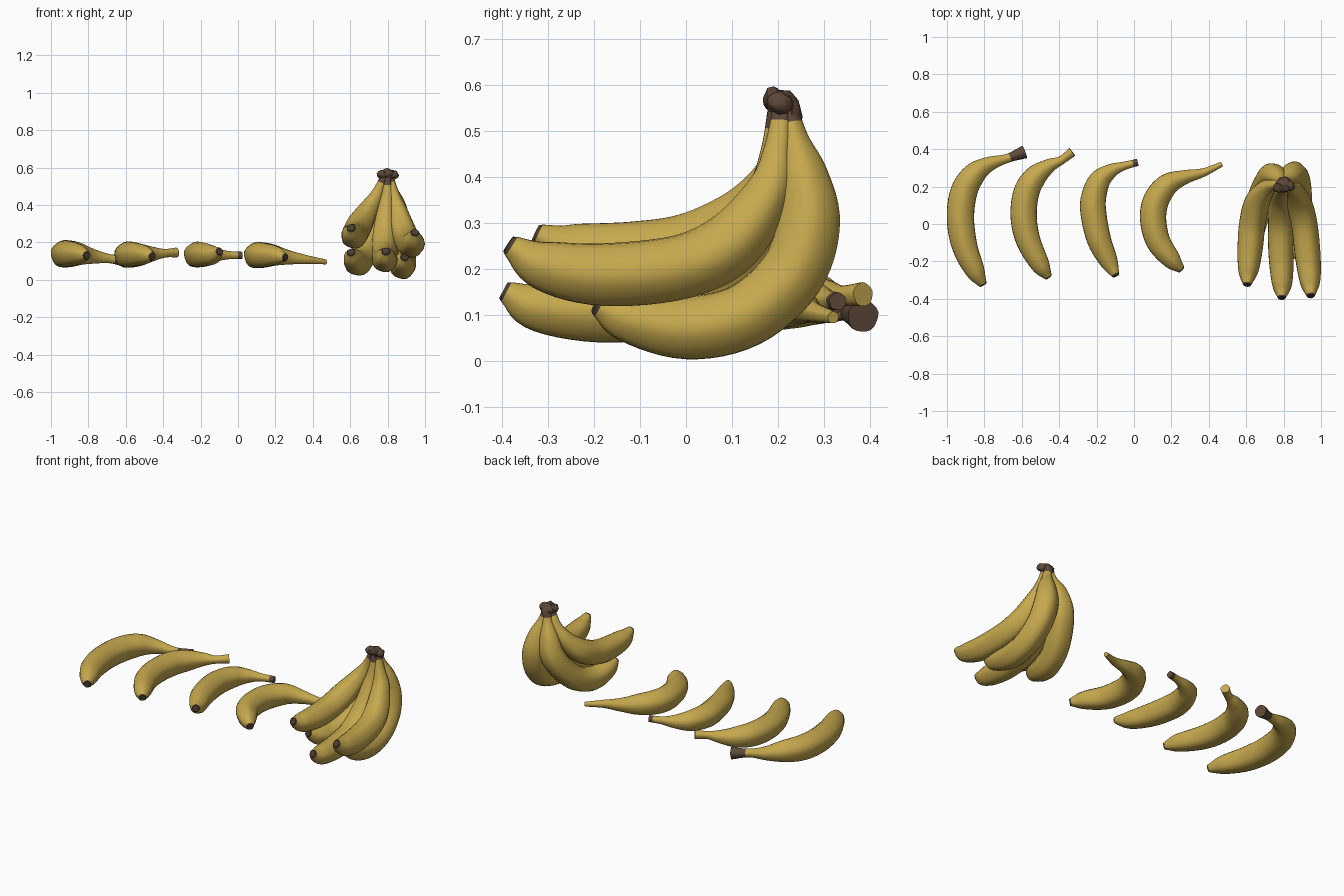
import bpy, bmesh, math, random
from mathutils import Vector, Matrix

random.seed(4)
if "Cube" in bpy.data.objects:
    bpy.data.objects.remove(bpy.data.objects["Cube"], do_unlink=True)


def material(name, color):
    mat = bpy.data.materials.new(name)
    mat.use_nodes = True
    mat.diffuse_color = (*color, 1)
    mat.node_tree.nodes["Principled BSDF"].inputs["Base Color"].default_value = (*color, 1)
    return mat


peel = material("yellow peel", (0.56, 0.39, 0.075))
stem = material("stem brown", (0.11, 0.065, 0.04))
dark = material("tip dark brown", (0.07, 0.045, 0.028))
SIDES, STEPS = 20, 6


def finish(bm, name, mats):
    bmesh.ops.recalc_face_normals(bm, faces=bm.faces[:])
    mesh = bpy.data.meshes.new(name)
    bm.to_mesh(mesh)
    bm.free()
    for mat in mats:
        mesh.materials.append(mat)
    obj = bpy.data.objects.new(name, mesh)
    bpy.context.collection.objects.link(obj)
    bpy.ops.object.select_all(action='DESELECT')
    obj.select_set(True)
    bpy.context.view_layer.objects.active = obj
    bpy.ops.object.shade_smooth_by_angle(angle=math.radians(45))


def spline(points):
    """Smooth curve through the points, radius carried as fourth value."""
    ends = [2 * points[0] - points[1]] + points + [2 * points[-1] - points[-2]]
    result = []
    for a, b, c, d in zip(ends, ends[1:], ends[2:], ends[3:]):
        for i in range(STEPS):
            t = i / STEPS
            result.append(0.5 * (2 * b + (c - a) * t + (2 * a - 5 * b + 4 * c - d) * t * t
                                 + (3 * b - a - 3 * c + d) * t ** 3))
    return result + [points[-1]]


def banana(name, path, radii, brown_rings):
    """Sweep a softly five-sided section along a path given in hundredths."""
    rows = spline([Vector((*p, r)) / 100 for p, r in zip(path, radii)])
    # Small blunt nub beyond the blossom end
    nub = rows[0] + (rows[0] - rows[1]).normalized() * 0.008
    nub.w = rows[0].w * 0.8
    rows.insert(0, nub)
    bm = bmesh.new()
    rings = []
    side = Vector((0, 0, 1)) if abs(path[0][2] - path[-1][2]) < 10 else Vector((1, 0, 0))
    for i, row in enumerate(rows):
        ahead, behind = rows[min(i + 1, len(rows) - 1)], rows[max(i - 1, 0)]
        along = (ahead.xyz - behind.xyz).normalized()
        side = (side - along * side.dot(along)).normalized()
        other = along.cross(side)
        ring = []
        for k in range(SIDES):
            a = math.tau * k / SIDES
            r = max(row.w, 0.008) * (1 + 0.03 * math.cos(5 * a))
            ring.append(bm.verts.new(row.xyz + r * (side * math.cos(a) + other * math.sin(a))))
        rings.append(ring)
    for i, (low, high) in enumerate(zip(rings, rings[1:])):
        for k in range(SIDES):
            n = (k + 1) % SIDES
            face = bm.faces.new((low[k], low[n], high[n], high[k]))
            if i == 0:
                face.material_index = 2
            elif i >= len(rings) - 1 - brown_rings:
                face.material_index = 1
    bm.faces.new(rings[0]).material_index = 2
    bm.faces.new(rings[-1]).material_index = 1 if brown_rings else 0
    finish(bm, name, (peel, stem, dark))


def loose_banana(name, flat, heights, scale, end_radius, brown_rings):
    """Banana lying on its side: heights are tip, body and stem end."""
    tip, body, end = heights
    blend = [tip] + [body] * 5 + [(2 * body + end) / 3, (body + 2 * end) / 3, end]
    radii = [r * scale for r in (2.4, 5.2, 6.8, 7.3, 7.2, 6.2, 4, 2.4)] + [end_radius]
    banana(name, [(x, y, z) for (x, y), z in zip(flat, blend)], radii, brown_rings)


# Row of loose bananas
loose_banana("loose_banana_far_right",
             [(-81, -32), (-85, -25), (-90.5, -12), (-92.8, 3), (-91, 17), (-85.5, 26.5),
              (-77.5, 32), (-68, 35), (-58.5, 38.5)], (13, 13.7, 9.8), 1, 3.5, 5)
loose_banana("loose_banana_mid_right",
             [(-46, -28), (-50, -22), (-56.5, -9), (-59, 4), (-57.5, 17), (-52.5, 25.5),
              (-45.5, 31), (-39, 34), (-33, 38.5)], (12.5, 13.3, 14.5), 0.96, 2.6, 0)
loose_banana("loose_banana_centre",
             [(-10, -27), (-13.5, -20), (-18.5, -9), (-21.3, 3), (-21.8, 13), (-18.5, 23),
              (-12, 28.5), (-5.5, 31), (2, 33)], (15, 13.3, 13), 0.94, 1.9, 2)
loose_banana("loose_banana_mid_left",
             [(25, -24), (20, -19), (12.8, -9), (10.2, 3), (12, 13), (18, 21),
              (27, 25), (37, 27.5), (47, 32)], (12, 13, 9.5), 0.96, 1.3, 0)

# Hanging bunch: three upper fruits, two lower ones bulging to the rear
UPPER = (2.4, 5.4, 6.8, 7, 6.8, 5, 3.2, 2.2)
LOWER = (2.4, 5.2, 6.8, 7, 7.1, 6.9, 5.4, 3.2, 2.2)
banana("bunch_banana_right",
       [(60.5, -32, 27.5), (61, -25, 24.5), (62, -12, 23.5), (63, 0, 25), (65.5, 11, 30),
        (70, 18, 38), (74.5, 20.5, 46), (78.5, 20, 55)], UPPER, 2)
banana("bunch_banana_front",
       [(79, -39, 15), (79, -32, 11.8), (78.5, -16, 10.8), (78.5, 0, 14), (78.5, 12, 23),
        (79, 18, 36), (80, 19.5, 46), (80, 20, 55)], UPPER, 3)
banana("bunch_banana_left",
       [(94.5, -38, 25), (94, -31, 20.8), (92.8, -18, 18.8), (91, -1, 20.5), (88.5, 10, 26),
        (85.5, 18, 37), (83, 20, 46), (81, 21, 55)], UPPER, 2)
banana("bunch_banana_rear_left",
       [(89, -19, 12), (88, -13, 9.5), (88, 0, 7.2), (88, 13, 10), (87, 23, 19),
        (85.5, 26.5, 30), (84, 25.5, 40), (82, 23.5, 48), (80.5, 22, 55)], LOWER, 3)
banana("bunch_banana_rear_right",
       [(60.5, -17, 14.5), (61.5, -11, 11.5), (64, 0, 9), (66.5, 11, 12), (70, 20, 20),
        (73.5, 25.5, 30), (76, 25.5, 40), (78.5, 23.5, 48), (79.5, 22, 55)], LOWER, 3)

# Rough woody crown joining the stems: (centre), (half sizes) in hundredths
crown = bmesh.new()
for centre, size in (((80, 21, 56), (4.4, 3.6, 3)),
                     ((77.5, 19.5, 56.5), (3.2, 2.8, 2.6)),
                     ((83, 20.5, 56), (3, 3, 2.5)),
                     ((80, 19, 57), (3.4, 2.4, 2.5)),
                     ((80.5, 23.3, 53.5), (2.8, 1.9, 3.8)),
                     ((79.8, 18.8, 52.5), (1.7, 1.2, 2.5))):
    place = Matrix.Translation(Vector(centre) / 100) @ Matrix.Diagonal((*(Vector(size) / 100), 1))
    bmesh.ops.create_icosphere(crown, subdivisions=2, radius=1, matrix=place)
for vert in crown.verts:
    vert.co += Vector([random.uniform(-0.003, 0.003) for _ in range(3)])
finish(crown, "bunch_crown", (stem,))
